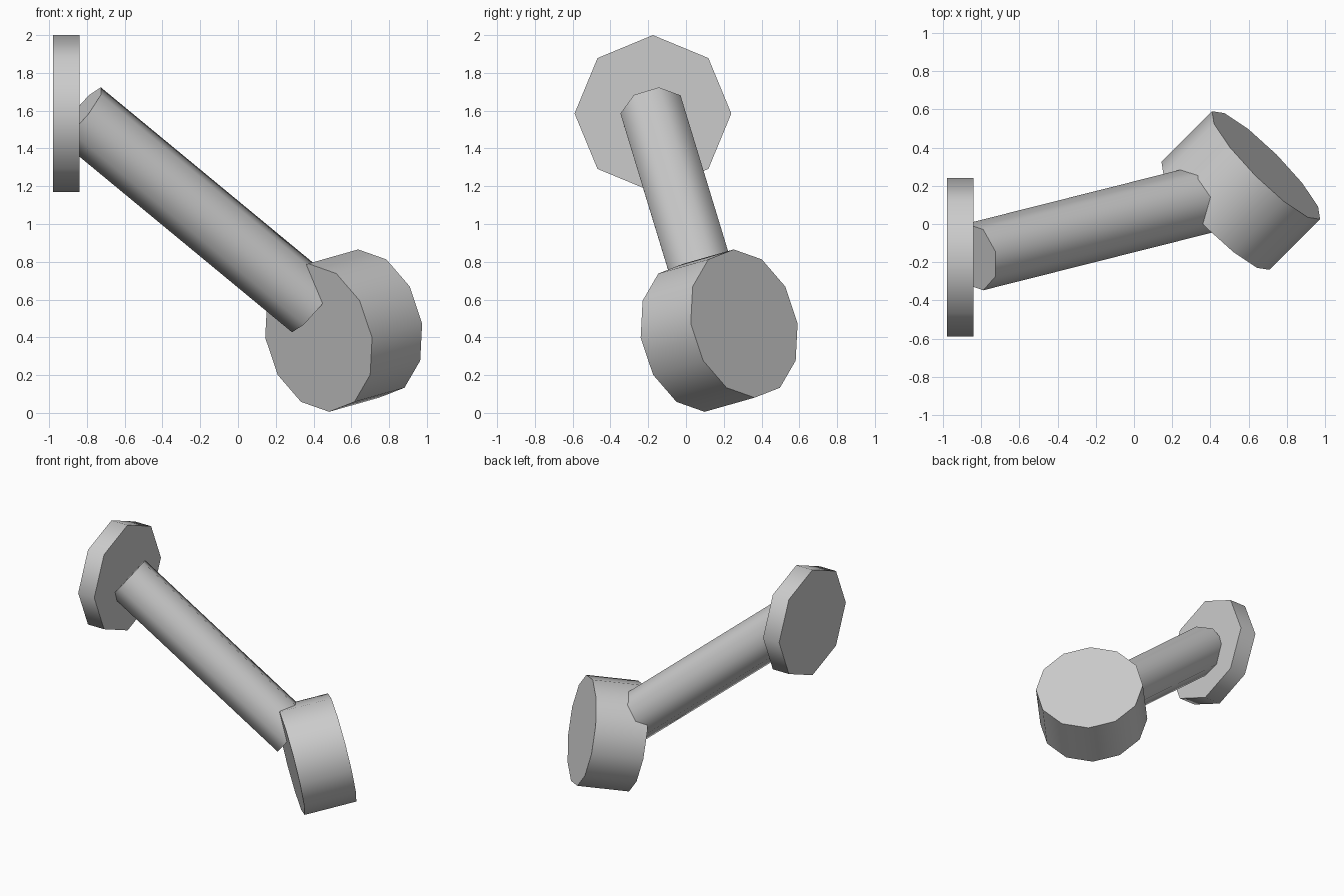
import bpy
from math import radians
from mathutils import Vector, Matrix

cube = bpy.data.objects.get("Cube")
if cube:
    bpy.data.objects.remove(cube, do_unlink=True)

# One plain grey for every part
grey = bpy.data.materials.new("plain_grey")
grey.use_nodes = True
color = (0.6, 0.6, 0.6, 1.0)
grey.diffuse_color = color
grey.node_tree.nodes["Principled BSDF"].inputs["Base Color"].default_value = color


def cylinder(name, start, end, radius, sides, corner):
    """Cylinder between two points, with one corner turned towards a direction."""
    start, end = Vector(start), Vector(end)
    axis = (end - start).normalized()
    x = Vector(corner)
    x = (x - axis * x.dot(axis)).normalized()
    turn = Matrix((x, axis.cross(x), axis)).transposed().to_4x4()
    bpy.ops.mesh.primitive_cylinder_add(
        vertices=sides, radius=radius, depth=(end - start).length)
    obj = bpy.context.object
    obj.name = name
    obj.matrix_world = Matrix.Translation((start + end) / 2) @ turn
    obj.data.materials.append(grey)
    bpy.ops.object.shade_smooth_by_angle(angle=radians(60))
    return obj


# Upright eight-sided plate
cylinder("end_plate", (-0.98, -0.175, 1.585), (-0.84, -0.175, 1.585),
         0.415, 8, (0, 0, 1))

# Sloping bar from the plate down to the drum
cylinder("bar", (-0.835, -0.173, 1.583), (0.395, 0.137, 0.567),
         0.18, 8, (0.11, 0.03, 0.14))

# Tilted twelve-sided drum
cylinder("drum", (0.427, 0.043, 0.398), (0.692, 0.308, 0.473),
         0.40, 12, (1, -1, 0))
